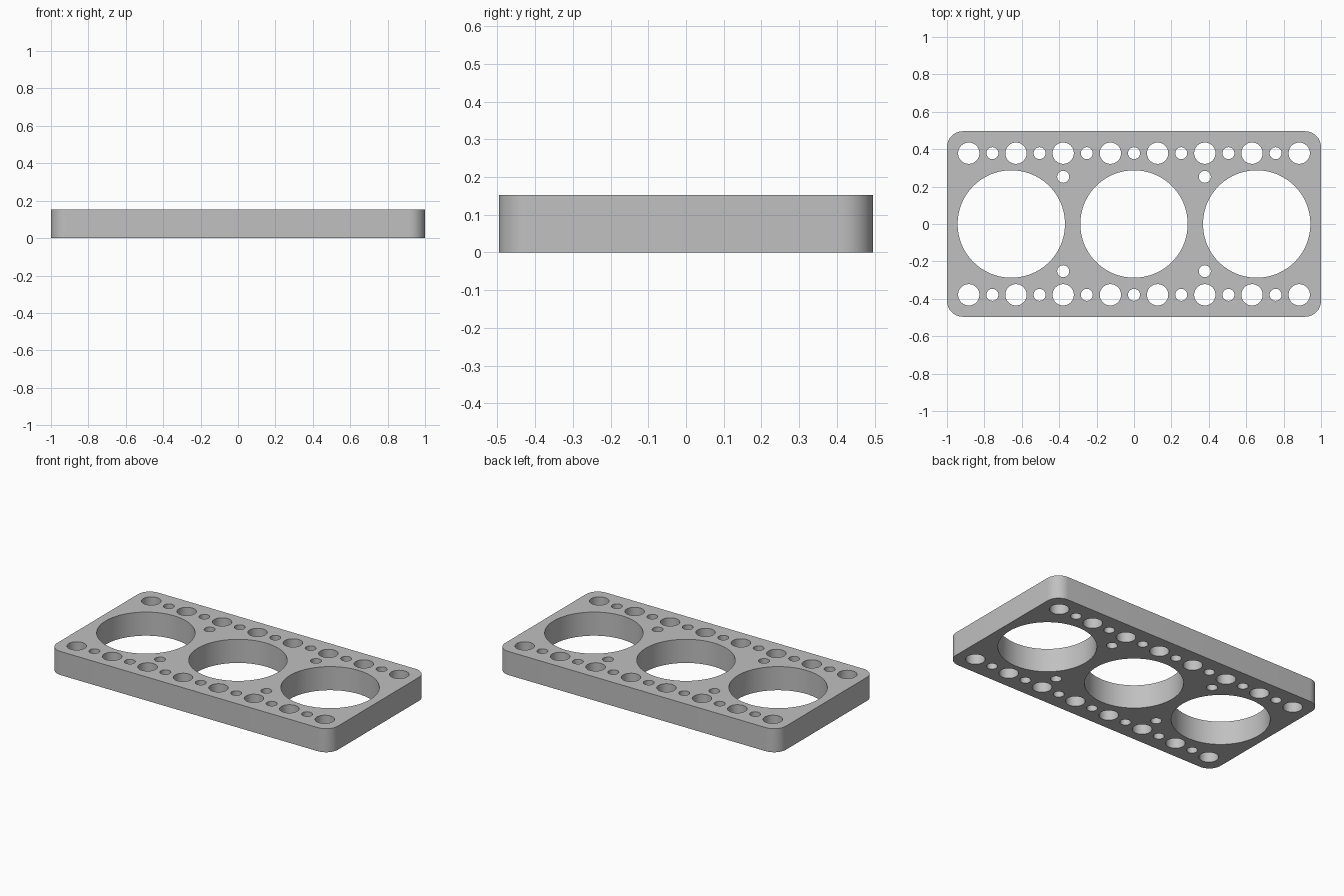
import bpy
import bmesh
from math import sin, cos, pi, radians

cube = bpy.data.objects.get("Cube")
if cube:
    bpy.data.objects.remove(cube, do_unlink=True)

HALF_X, HALF_Y, HEIGHT, CORNER = 1.0, 0.496, 0.152, 0.085
PITCH = 0.1262          # spacing of the hole grid
ROW = 3 * PITCH         # distance of the edge rows from the centre

grey = bpy.data.materials.new("plain grey")
grey.use_nodes = True
grey.diffuse_color = (0.53, 0.53, 0.53, 1)
grey.node_tree.nodes["Principled BSDF"].inputs["Base Color"].default_value = grey.diffuse_color


def arc(cx, cy, r, start, sweep, steps):
    return [(cx + r * cos(start + sweep * i / steps),
             cy + r * sin(start + sweep * i / steps)) for i in range(steps)]


def add_loop(curve, points):
    spline = curve.splines.new("POLY")
    spline.points.add(len(points) - 1)
    for p, (x, y) in zip(spline.points, points):
        p.co = (x, y, 0, 1)
    spline.use_cyclic_u = True


curve = bpy.data.curves.new("plate_profile", "CURVE")
curve.dimensions = "2D"
curve.fill_mode = "BOTH"
curve.extrude = HEIGHT / 2

# Rounded outline
outline = []
for k, (sx, sy) in enumerate([(1, 1), (-1, 1), (-1, -1), (1, -1)]):
    cx, cy = sx * (HALF_X - CORNER), sy * (HALF_Y - CORNER)
    outline += arc(cx, cy, CORNER, k * pi / 2, pi / 2, 12)
    end = (k + 1) * pi / 2
    outline.append((cx + CORNER * cos(end), cy + CORNER * sin(end)))
add_loop(curve, outline)

# Three large openings
for x in (-0.656, 0, 0.656):
    add_loop(curve, arc(x, 0, 0.287, 0, 2 * pi, 96))

# Edge rows of alternating wide and narrow holes, plus narrow inner holes
for side in (-1, 1):
    for i in range(-7, 8):
        r = 0.057 if i % 2 else 0.032
        add_loop(curve, arc(i * PITCH, side * ROW, r, 0, 2 * pi, 40))
    for x in (-ROW, ROW):
        add_loop(curve, arc(x, side * 2 * PITCH, 0.032, 0, 2 * pi, 40))

plate = bpy.data.objects.new("perforated_plate", curve)
bpy.context.collection.objects.link(plate)
plate.location.z = HEIGHT / 2
bpy.ops.object.select_all(action="DESELECT")
plate.select_set(True)
bpy.context.view_layer.objects.active = plate
bpy.ops.object.convert(target="MESH")
plate = bpy.context.object

# Weld walls to caps
bm = bmesh.new()
bm.from_mesh(plate.data)
bmesh.ops.remove_doubles(bm, verts=bm.verts, dist=0.0001)
bmesh.ops.recalc_face_normals(bm, faces=bm.faces)
bm.to_mesh(plate.data)
bm.free()

plate.data.materials.clear()
plate.data.materials.append(grey)
bpy.ops.object.shade_smooth_by_angle(angle=radians(30))
